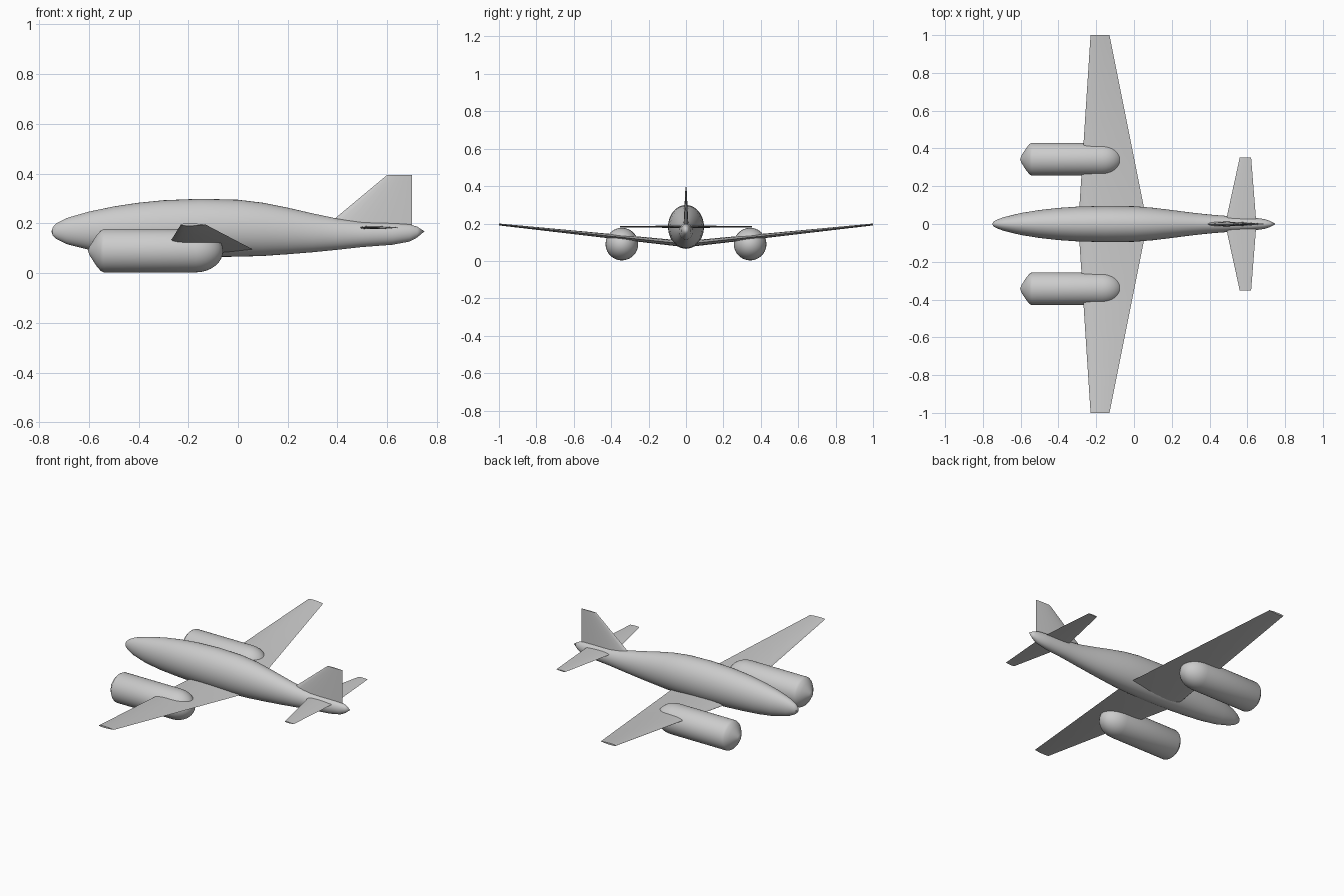
import bpy
import bmesh
from math import sin, cos, pi, radians
from mathutils import Vector

cube = bpy.data.objects.get("Cube")
if cube:
    bpy.data.objects.remove(cube, do_unlink=True)

# Single bare-metal grey
grey = bpy.data.materials.new("plain_grey")
grey.use_nodes = True
grey.diffuse_color = (0.6, 0.6, 0.6, 1)
grey.node_tree.nodes["Principled BSDF"].inputs["Base Color"].default_value = (0.6, 0.6, 0.6, 1)


def loft(name, rings):
    """Skin a row of equal-length closed rings and cap both ends."""
    bm = bmesh.new()
    rows = [[bm.verts.new(point) for point in ring] for ring in rings]
    count = len(rows[0])
    for a, b in zip(rows, rows[1:]):
        for i in range(count):
            j = (i + 1) % count
            bm.faces.new((a[i], a[j], b[j], b[i]))
    bm.faces.new(rows[0])
    bm.faces.new(rows[-1])
    bmesh.ops.remove_doubles(bm, verts=bm.verts, dist=0.0002)
    bmesh.ops.recalc_face_normals(bm, faces=bm.faces)
    mesh = bpy.data.meshes.new(name)
    bm.to_mesh(mesh)
    bm.free()
    obj = bpy.data.objects.new(name, mesh)
    bpy.context.collection.objects.link(obj)
    mesh.materials.append(grey)
    bpy.ops.object.select_all(action="DESELECT")
    obj.select_set(True)
    bpy.context.view_layer.objects.active = obj
    bpy.ops.object.shade_smooth_by_angle(angle=radians(35))
    return obj


def oval(x, y, z, half_width, half_height, sides=40):
    """Upright elliptical ring around the x axis."""
    steps = [2 * pi * i / sides for i in range(sides)]
    return [(x, y + half_width * cos(a), z + half_height * sin(a)) for a in steps]


def airfoil(front, back, thickness, place, steps=10):
    """Symmetric streamlined section; place maps (x, offset) to a point."""
    ring = []
    for i in range(2 * steps):
        a = pi * i / steps
        t = (1 - cos(a)) / 2
        bulge = 1.3 * thickness * (t ** 0.5) * (1 - t)
        ring.append(place(front + (back - front) * t, bulge if i < steps else -bulge))
    return ring


# Fuselage: station x, top z, bottom z, half width
stations = [
    (-0.75, 0.168, 0.168, 0), (-0.745, 0.184, 0.151, 0.012),
    (-0.73, 0.2, 0.137, 0.021), (-0.69, 0.221, 0.117, 0.036),
    (-0.6, 0.247, 0.094, 0.058), (-0.5, 0.268, 0.081, 0.074),
    (-0.4, 0.283, 0.074, 0.085), (-0.3, 0.293, 0.069, 0.092),
    (-0.15, 0.299, 0.065, 0.096), (0, 0.295, 0.066, 0.094),
    (0.1, 0.283, 0.069, 0.086), (0.2, 0.263, 0.076, 0.074),
    (0.3, 0.24, 0.084, 0.061), (0.4, 0.219, 0.094, 0.05),
    (0.5, 0.206, 0.105, 0.042), (0.62, 0.201, 0.114, 0.036),
    (0.69, 0.196, 0.127, 0.026), (0.72, 0.187, 0.143, 0.016),
    (0.75, 0.168, 0.168, 0)]
loft("fuselage", [oval(x, 0, (top + low) / 2, w, (top - low) / 2)
                  for x, top, low, w in stations])


# Main wing with dihedral, tip to tip
def wing_section(y, front, back, thickness):
    z = 0.09 + 0.105 * abs(y)
    return airfoil(front, back, thickness, lambda x, h: Vector((x, y, z + h)))


loft("main_wing", [wing_section(-1, -0.23, -0.13, 0.01),
                   wing_section(0, -0.295, 0.07, 0.034),
                   wing_section(1, -0.23, -0.13, 0.01)])


# Tailplane
def tail_section(y, front, back, thickness):
    return airfoil(front, back, thickness, lambda x, h: Vector((x, y, 0.183 + h)))


loft("tailplane", [tail_section(-0.353, 0.56, 0.62, 0.006),
                   tail_section(0, 0.483, 0.648, 0.014),
                   tail_section(0.353, 0.56, 0.62, 0.006)])


# Tail fin
def fin_section(z, front, back, thickness):
    return airfoil(front, back, thickness, lambda x, h: Vector((x, h, z)))


loft("tail_fin", [fin_section(0.17, 0.33, 0.7, 0.028),
                  fin_section(0.395, 0.6, 0.7, 0.006)])

# Engine nacelles: blunt cone in front, rounded tail behind
nacelle = [(-0.603, 0), (-0.597, 0.018), (-0.57, 0.06), (-0.552, 0.081), (-0.54, 0.087)]
nacelle += [(-0.17 + 0.11 * sin(a), 0.087 * cos(a))
            for a in [pi / 2 * i / 8 for i in range(9)]]
for side, y in (("left", 0.343), ("right", -0.343)):
    loft(side + "_engine_nacelle", [oval(x, y, 0.09, r, r) for x, r in nacelle])
